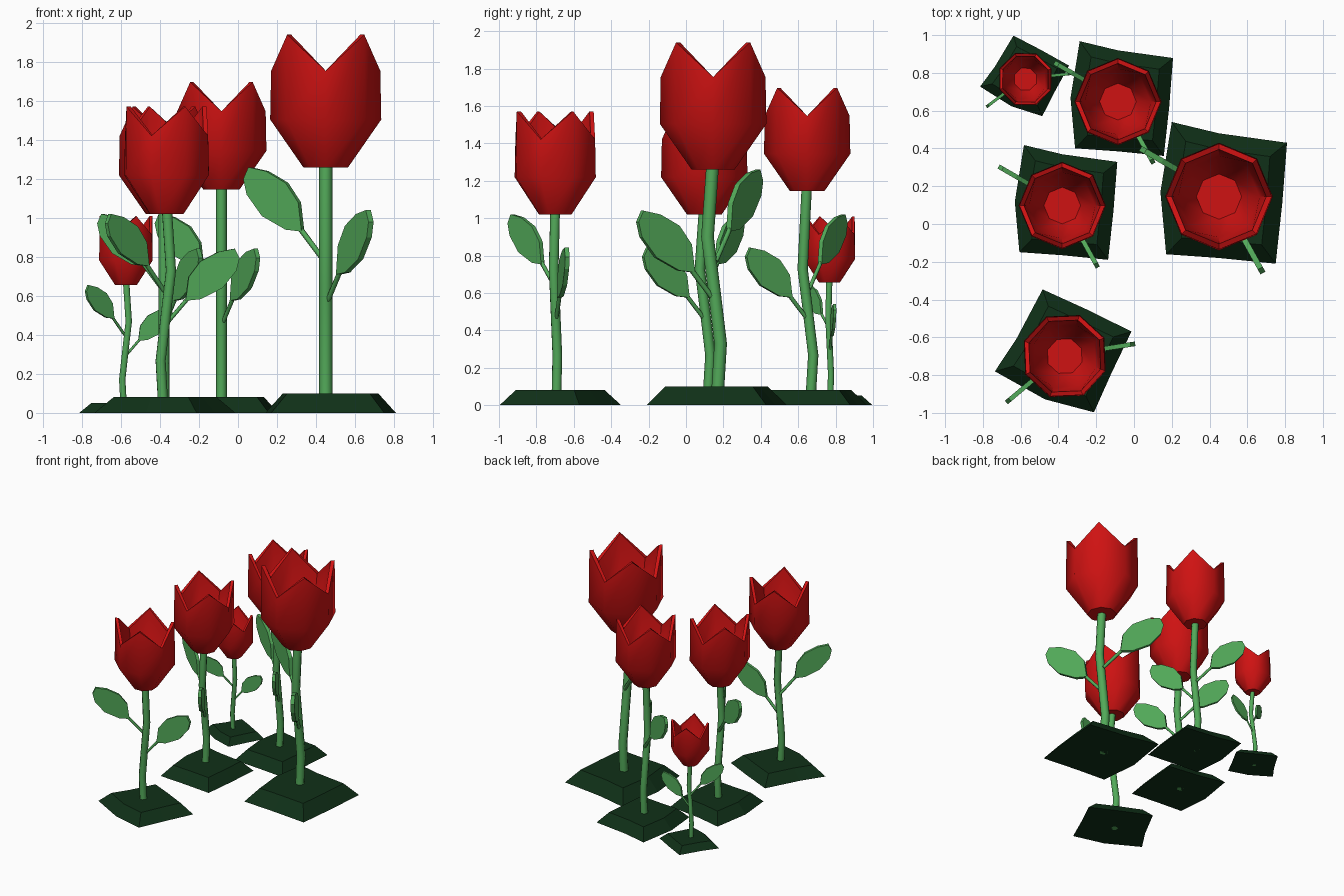
import bpy, bmesh, math
from mathutils import Matrix, Vector

if "Cube" in bpy.data.objects:
    bpy.data.objects.remove(bpy.data.objects["Cube"])


def material(name, rgb):
    m = bpy.data.materials.new(name)
    m.diffuse_color = (*rgb, 1)
    m.use_nodes = True
    m.node_tree.nodes["Principled BSDF"].inputs["Base Color"].default_value = m.diffuse_color
    return m


RED = material("petal_red", (0.62, 0.006, 0.006))
GREEN = material("leaf_green", (0.085, 0.40, 0.10))
DARK = material("ground_green", (0.005, 0.03, 0.009))


def finish(bm, name, mat, matrix, smooth=None):
    bmesh.ops.recalc_face_normals(bm, faces=bm.faces)
    me = bpy.data.meshes.new(name)
    bm.to_mesh(me)
    bm.free()
    ob = bpy.data.objects.new(name, me)
    bpy.context.collection.objects.link(ob)
    me.materials.append(mat)
    ob.matrix_world = matrix
    if smooth:
        bpy.ops.object.select_all(action='DESELECT')
        ob.select_set(True)
        bpy.context.view_layer.objects.active = ob
        bpy.ops.object.shade_smooth_by_angle(angle=math.radians(smooth))


def loft(bm, rings):
    # bridge rings of points and cap both ends
    vs = [[bm.verts.new(p) for p in r] for r in rings]
    n = len(vs[0])
    for a, b in zip(vs, vs[1:]):
        for i in range(n):
            j = (i + 1) % n
            bm.faces.new((a[i], a[j], b[j], b[i]))
    bm.faces.new(vs[0][::-1])
    bm.faces.new(vs[-1])


def ring(r, z, n=8, peak=0.0, y=0.0):
    # circle of points; odd points rise by peak
    return [(r * math.cos(i * math.tau / n), y + r * math.sin(i * math.tau / n),
             z + peak * (i % 2)) for i in range(n)]


MOUND = [(-.25, .38), (-.31, .01), (-.28, -.32), (0, -.34),
         (.30, -.37), (.335, -.05), (.36, .27), (0, .32)]
STEM = [(.005, 0), (.025, .33), (-.01, .62), (-.045, .9), (-.018, 1.28)]
BLADE = [(.135, .93), (.155, 1.08), (.23, 1.18), (.346, 1.24), (.45, 1.26),
         (.48, 1.20), (.46, 1.12), (.37, 1.01), (.23, .94)]


def tulip(label, x, y, scale, turn, extra=0.0):
    mat = (Matrix.Translation((x, y, 0)) @ Matrix.Rotation(math.radians(turn), 4, 'Z')
           @ Matrix.Scale(scale, 4))

    # ground mound
    bm = bmesh.new()
    cx, cy = .025, 0
    loft(bm, [[(px, py, 0) for px, py in MOUND],
              [(cx + (px - cx) * .73, cy + (py - cy) * .73, .1) for px, py in MOUND]])
    finish(bm, label + "_mound", DARK, mat)

    # bent stem
    bm = bmesh.new()
    pts = STEM[:-1] + [(STEM[-1][0], STEM[-1][1] + extra)]
    loft(bm, [ring(.034, z, y=sy) for sy, z in pts])
    finish(bm, label + "_stem", GREEN, mat, 50)

    # cupped flower: outside going up, over the pointed rim, down the inside
    bm = bmesh.new()
    loft(bm, [ring(.115, 1.26), ring(.285, 1.505), ring(.28, 1.755, peak=.185),
              ring(.25, 1.755, peak=.185), ring(.215, 1.50), ring(.12, 1.31)])
    finish(bm, label + "_flower", RED, mat @ Matrix.Translation((0, -.015, extra)), 46)

    # two upright leaves with thin stalks
    for k, (angle, drop) in enumerate(((150, 0), (-61, .22))):
        m = mat @ Matrix.Rotation(math.radians(angle), 4, 'Z') @ Matrix.Translation((0, 0, -drop))
        bm = bmesh.new()
        loft(bm, [[(r, s * .015, z) for r, z in BLADE] for s in (-1, 1)])
        finish(bm, f"{label}_leaf_{k + 1}", GREEN, m)
        bm = bmesh.new()
        a, b = Vector((0, 0, .77)), Vector((.19, 0, .99))
        q = (b - a).to_track_quat('Z', 'Y')
        loft(bm, [[p + q @ Vector(c) for c in ring(.014, 0, 6)] for p in (a, b)])
        finish(bm, f"{label}_stalk_{k + 1}", GREEN, m, 65)


tulip("large_tulip", .45, .16, 1.0, 0)
tulip("back_tulip", -.085, .66, .81, 0, .155)
tulip("middle_tulip", -.38, .11, .81, 0)
tulip("front_tulip", -.378, -.695, .81, 70)
tulip("small_tulip", -.582, .77, .52, 67)
